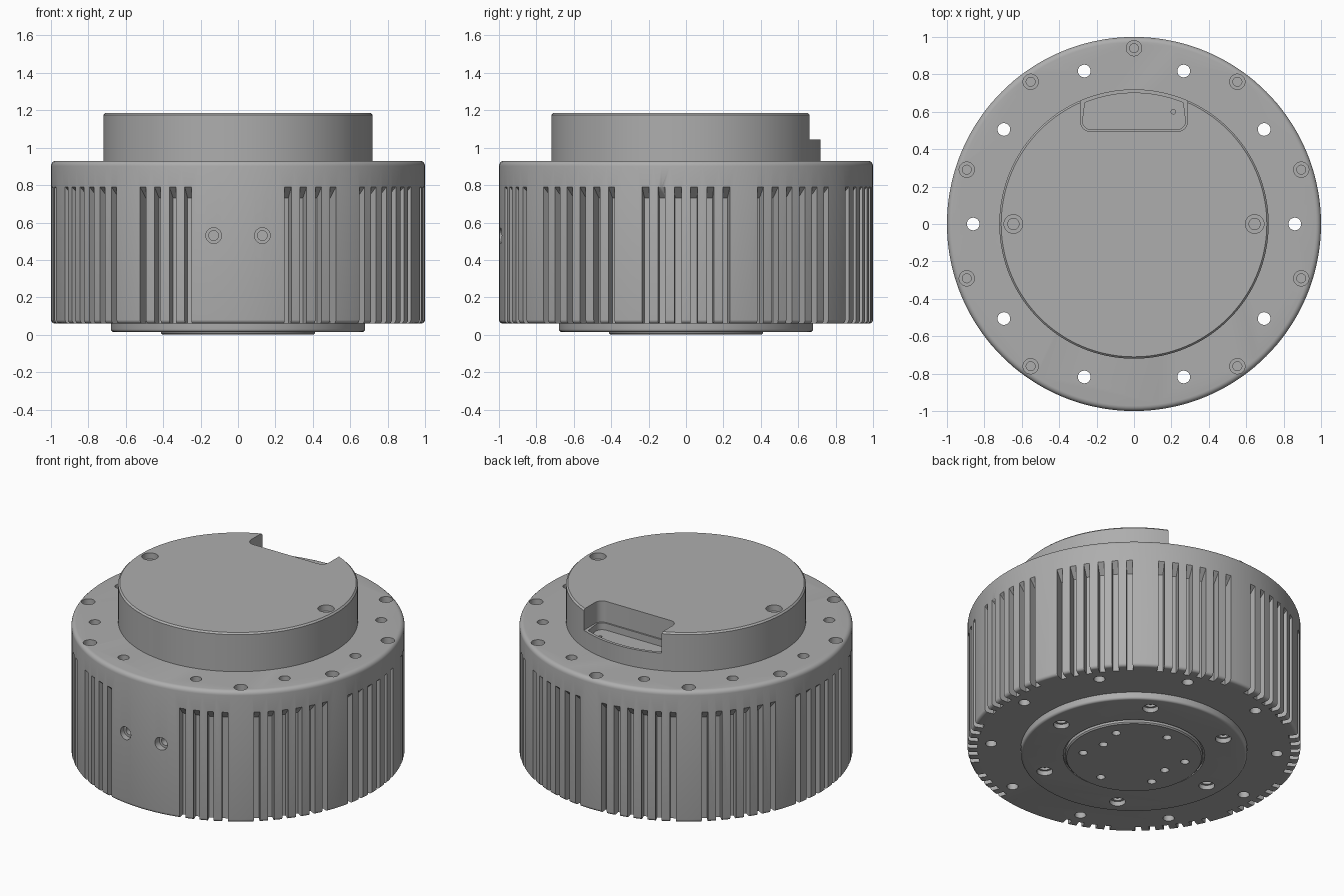
import bpy, bmesh
from math import sin, cos, pi, radians
from mathutils import Matrix, Vector

if "Cube" in bpy.data.objects:
    bpy.data.objects.remove(bpy.data.objects["Cube"])

grey = bpy.data.materials.new("satin_grey")
grey.use_nodes = True
COLOUR = (0.42, 0.42, 0.42, 1)
grey.diffuse_color = COLOUR
grey.node_tree.nodes["Principled BSDF"].inputs["Base Color"].default_value = COLOUR


def lathe(bm, profile, segs, matrix=Matrix()):
    """Closed solid from (radius, z) points; the ends are capped."""
    rings = [[bm.verts.new(matrix @ Vector((r * cos(2 * pi * i / segs),
                                            r * sin(2 * pi * i / segs), z)))
              for i in range(segs)] for r, z in profile]
    for a, b in zip(rings, rings[1:]):
        for i in range(segs):
            j = (i + 1) % segs
            bm.faces.new((a[i], a[j], b[j], b[i]))
    bm.faces.new(rings[0])
    bm.faces.new(rings[-1])


def prism(bm, lower, offset):
    """Closed solid from an outline moved along an offset."""
    a = [bm.verts.new(p) for p in lower]
    b = [bm.verts.new(Vector(p) + Vector(offset)) for p in lower]
    bm.faces.new(a)
    bm.faces.new(b)
    for i in range(len(a)):
        j = (i + 1) % len(a)
        bm.faces.new((a[i], a[j], b[j], b[i]))


def make(name, bm):
    bmesh.ops.recalc_face_normals(bm, faces=bm.faces)
    mesh = bpy.data.meshes.new(name)
    bm.to_mesh(mesh)
    bm.free()
    mesh.materials.append(grey)
    ob = bpy.data.objects.new(name, mesh)
    bpy.context.collection.objects.link(ob)
    return ob


def select(ob):
    bpy.ops.object.select_all(action='DESELECT')
    ob.select_set(True)
    bpy.context.view_layer.objects.active = ob


def cut(ob, bm):
    cutter = make("cutter", bm)
    cutter.hide_render = True
    mod = ob.modifiers.new("cut", 'BOOLEAN')
    mod.operation, mod.solver, mod.object = 'DIFFERENCE', 'EXACT', cutter
    select(ob)
    bpy.ops.object.modifier_apply(modifier=mod.name)
    bpy.data.objects.remove(cutter)


def turned(name, profile, segs=144):
    bm = bmesh.new()
    lathe(bm, profile, segs)
    return make(name, bm)


def fillet(r, z, size, start, steps=5):
    """Quarter-round profile points inside a corner at (r, z)."""
    s = 1 if start == 0 else -1
    return [(r - size + size * cos(radians(start + 90 * i / steps)),
             z - s * size + size * sin(radians(start + 90 * i / steps)))
            for i in range(steps + 1)]


def polar(r, degrees, z):
    return Matrix.Translation((r * cos(radians(degrees)), r * sin(radians(degrees)), z))


# stepped screw hole: wide head seat, narrow shaft; depth runs down -z
def screw_hole(bm, matrix, wide, narrow, seat, deep):
    lathe(bm, [(wide, 0.1), (wide, -seat), (narrow, -seat), (narrow, -deep)], 24, matrix)


# main housing
housing = turned("housing", fillet(1, 0.06, 0.02, -90) + fillet(1, 0.93, 0.028, 0))

# cooling slots: ten groups of six, the front pair leaving room for screws
cuts = bmesh.new()
slot_profile = [(0.94, 0), (0.94, 0.73), (1.0, 0.79), (1.1, 0.79), (1.1, 0)]
WIDTH = 0.037
for group in range(10):
    for k in range(6):
        angle = group * 36 - 12.5 + k * 5
        if abs(angle - 270) < 12:
            continue
        turn = Matrix.Rotation(radians(angle), 3, 'Z')
        prism(cuts, [turn @ Vector((r, -WIDTH / 2, z)) for r, z in slot_profile],
              turn @ Vector((0, WIDTH, 0)))
# through holes and rim screw seats
for i in range(10):
    lathe(cuts, [(0.034, 0), (0.034, 1)], 24, polar(0.86, 36 * i, 0))
    if i != 7:
        screw_hole(cuts, polar(0.94, 18 + 36 * i, 0.93), 0.041, 0.024, 0.05, 0.11)
# two screws in the front wall
for x in (-0.13, 0.13):
    screw_hole(cuts, Matrix.Translation((x, -0.99, 0.53)) @ Matrix.Rotation(pi / 2, 4, 'X'),
               0.042, 0.026, 0.04, 0.1)
cut(housing, cuts)

# raised cap
cap = turned("cap", [(0.72, 0.92), (0.72, 1.175), (0.71, 1.185)])


# connector notch at the back of the cap
def notch_outline(half, inner, corner, z):
    right = [(half - corner + corner * sin(radians(a)),
              inner + corner - corner * cos(radians(a)), z) for a in range(0, 91, 15)]
    return [(-x, y, z) for x, y, z in reversed(right)] + right


notch = bmesh.new()
prism(notch, notch_outline(0.285, 0.495, 0.05, 1.045) + [(0.285, 0.8, 1.045), (-0.285, 0.8, 1.045)],
      (0, 0, 0.2))
cut(cap, notch)

# sunken floor inside the notch, bounded by a thin curved lip
pocket = bmesh.new()
arc = [(0.7 * sin(radians(a)), 0.7 * cos(radians(a)), 1.0) for a in range(22, -23, -2)]
prism(pocket, notch_outline(0.275, 0.505, 0.045, 1.0) + arc, (0, 0, 0.1))
cut(cap, pocket)

# cap screws and the small floor hole
cuts = bmesh.new()
for x in (-0.645, 0.645):
    screw_hole(cuts, Matrix.Translation((x, 0, 1.185)), 0.05, 0.03, 0.04, 0.1)
lathe(cuts, [(0.012, 0.96), (0.012, 1.1)], 12, Matrix.Translation((0.21, 0.6, 0)))
cut(cap, cuts)

# base plate with six screws and a shallow ring groove
base = turned("base_plate", fillet(0.68, 0.015, 0.015, -90) + [(0.68, 0.08)])
cuts = bmesh.new()
flip = Matrix.Rotation(pi, 4, 'X')
for i in range(6):
    screw_hole(cuts, polar(0.57, 60 * i, 0.015) @ flip, 0.048, 0.034, 0.03, 0.05)
lathe(cuts, [(0.425, -0.1), (0.425, 0.03)], 96)
cut(base, cuts)

# output hub with mounting holes
hub = turned("output_hub", [(0.405, 0), (0.413, 0.008), (0.413, 0.075)], 96)
cuts = bmesh.new()
spots = [(0.31, 30 + 60 * i) for i in range(6)] + [(0.24, 0), (0.24, 180)]
for r, angle in spots:
    lathe(cuts, [(0.026, -0.1), (0.026, 0.05)], 20, polar(r, angle, 0))
cut(hub, cuts)

for ob in (housing, cap, base, hub):
    select(ob)
    bpy.ops.object.shade_smooth_by_angle(angle=radians(30))
